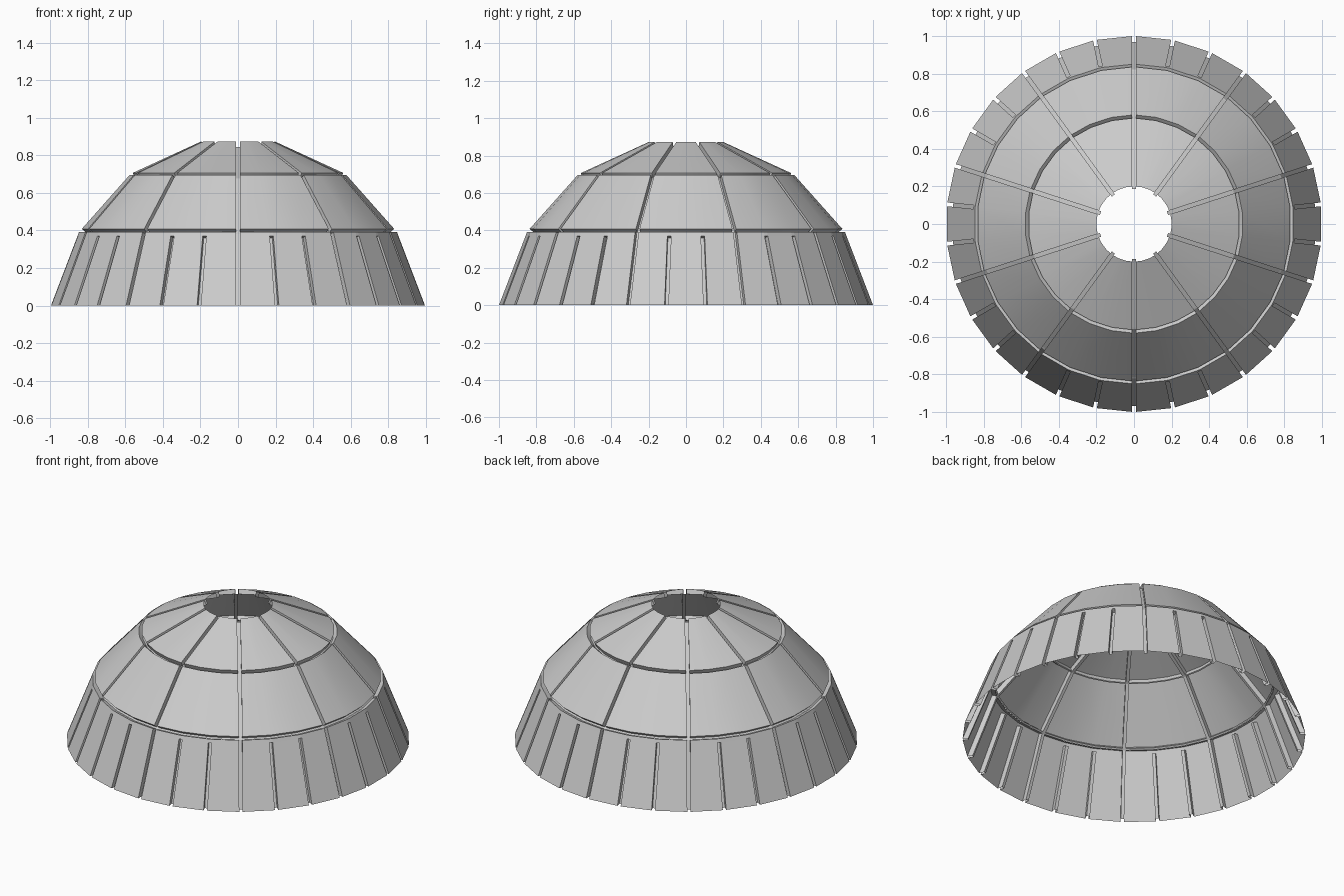
import bpy, bmesh
from math import radians, cos, sin, hypot
from mathutils import Vector

if "Cube" in bpy.data.objects:
    bpy.data.objects.remove(bpy.data.objects["Cube"])

W, D, STEP = 0.01, 0.03, 12      # groove half width, groove depth, facet angle
START = 18                       # a main seam lies at 18 degrees, then every 36

# Band slopes as (radius, height) rows from bottom to top
LOWER = [(1.0, 0.0), (0.858, 0.37), (0.85, 0.391)]
MIDDLE = [(0.836, 0.408), (0.58, 0.695)]
UPPER = [(0.563, 0.706), (0.2, 0.872)]


def point(band, row, col, depth=0.0):
    """Point on a band; col = (angle, sideways offset), depth goes inward."""
    (r0, z0), (r1, z1) = band[0], band[-1]
    length = hypot(r1 - r0, z1 - z0)
    nr, nz = (z1 - z0) / length, (r0 - r1) / length
    r, z = band[row]
    if z == 0:                   # keep the bottom rim on the ground
        r -= depth / nr
    else:
        r, z = r - depth * nr, z - depth * nz
    a, s = radians(col[0]), col[1]
    return Vector((r * cos(a) - s * sin(a), r * sin(a) + s * cos(a), z))


def quad(bm, *pts):
    return bm.faces.new([bm.verts.new(p) for p in pts])


def panel(bm, band, lo, hi, cols, top=False, bottom=False):
    """Raised panel with walls dropping into the grooves around it."""
    for a, b in zip(cols, cols[1:]):
        quad(bm, point(band, lo, a), point(band, lo, b), point(band, hi, b), point(band, hi, a))
        for row, use in ((hi, top), (lo, bottom)):
            if use:
                quad(bm, point(band, row, a), point(band, row, b),
                     point(band, row, b, D), point(band, row, a, D))
    for c in (cols[0], cols[-1]):
        quad(bm, point(band, lo, c), point(band, hi, c), point(band, hi, c, D), point(band, lo, c, D))


def groove(bm, band, lo, hi, angle):
    """Floor of a seam running up the slope."""
    l, r = (angle, -W), (angle, W)
    quad(bm, point(band, lo, l, D), point(band, lo, r, D), point(band, hi, r, D), point(band, hi, l, D))


def finish(bm, name, smooth):
    bmesh.ops.remove_doubles(bm, verts=bm.verts, dist=0.0003)
    bmesh.ops.recalc_face_normals(bm, faces=bm.faces)
    big = max(bm.faces, key=lambda f: f.calc_area())
    if big.normal.dot(big.calc_center_median()) < 0:
        bmesh.ops.reverse_faces(bm, faces=bm.faces)
    for f in bm.faces:
        f.smooth = smooth
    me = bpy.data.meshes.new(name)
    bm.to_mesh(me)
    bm.free()
    if smooth:
        me.set_sharp_from_angle(angle=radians(30))
    ob = bpy.data.objects.new(name, me)
    bpy.context.collection.objects.link(ob)


sectors = [START + 36 * i for i in range(10)]

# Lower skirt: thirty flat facets, the in-between seams stop short of the top
bm = bmesh.new()
for a in sectors:
    cols = [(a, W), (a + 12, -W), (a + 12, W), (a + 24, -W), (a + 24, W), (a + 36, -W)]
    for k in range(3):
        panel(bm, LOWER, 0, 1, cols[2 * k:2 * k + 2])
    panel(bm, LOWER, 1, 2, cols, top=True)
    groove(bm, LOWER, 0, 1, a)
    groove(bm, LOWER, 1, 2, a)
    for m in (a + 12, a + 24):
        groove(bm, LOWER, 0, 1, m)
        l, r = (m, -W), (m, W)
        quad(bm, point(LOWER, 1, l), point(LOWER, 1, r), point(LOWER, 1, r, D), point(LOWER, 1, l, D))
finish(bm, "lower_skirt", False)

# Middle and upper domes: ten smooth panels each
for name, band, top in (("middle_dome", MIDDLE, True), ("upper_dome", UPPER, False)):
    bm = bmesh.new()
    for a in sectors:
        panel(bm, band, 0, 1, [(a, W), (a + 12, 0), (a + 24, 0), (a + 36, -W)], top=top, bottom=True)
        groove(bm, band, 0, 1, a)
    finish(bm, name, True)

# Ring seam floors between the bands
for name, low, high in (("lower_ring_seam", LOWER, MIDDLE), ("upper_ring_seam", MIDDLE, UPPER)):
    bm = bmesh.new()
    cols = [c for a in sectors for c in ((a, -W), (a, W), (a + 12, 0), (a + 24, 0))]
    for p, q in zip(cols, cols[1:] + cols[:1]):
        n = len(low) - 1
        quad(bm, point(low, n, p, D), point(low, n, q, D), point(high, 0, q, D), point(high, 0, p, D))
    finish(bm, name, True)
